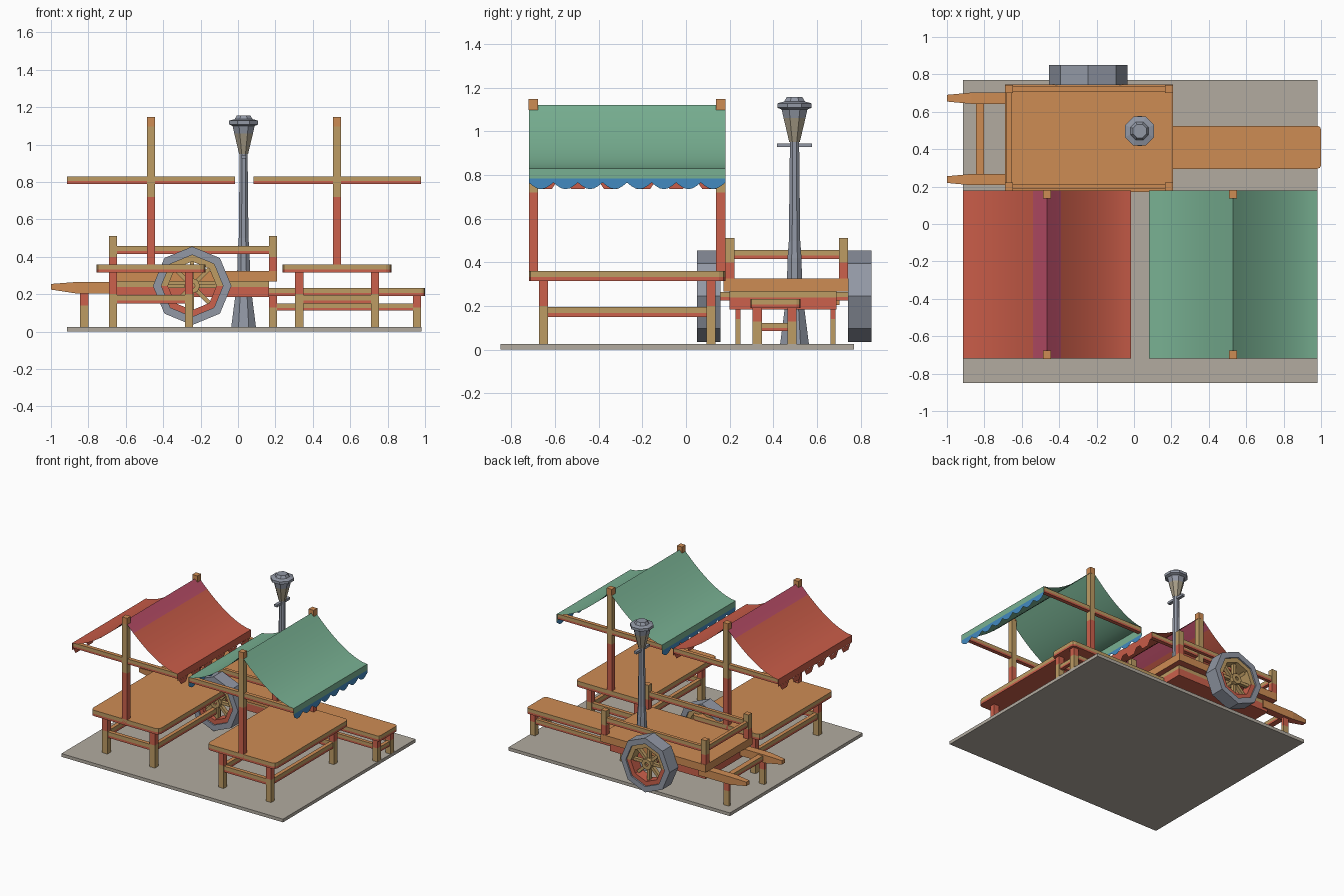
import bpy, bmesh, math
from mathutils import Matrix, Vector

if "Cube" in bpy.data.objects:
    bpy.data.objects.remove(bpy.data.objects["Cube"])

def mat(name, r, g, b):
    m = bpy.data.materials.new(name)
    lin = [((c / 255 + 0.055) / 1.055) ** 2.4 for c in (r, g, b)]
    m.diffuse_color = (*lin, 1)
    m.use_nodes = True
    m.node_tree.nodes["Principled BSDF"].inputs["Base Color"].default_value = m.diffuse_color
    return m

ORANGE = mat("orange wood", 206, 140, 84)
TAN = mat("tan wood", 190, 156, 100)
RED = mat("red wood", 204, 97, 76)
STONE = mat("stone", 178, 171, 160)
METAL = mat("grey metal", 146, 152, 165)
GLASS = mat("lamp glass", 166, 156, 134)
GREEN = mat("green cloth", 120, 176, 146)
CLOTH = mat("red cloth", 200, 92, 72)
PINK = mat("pink cloth", 186, 78, 104)
BLUE = mat("blue trim", 66, 138, 192)

def finish(name, bm, mats, rule=None):
    bm.normal_update()
    if rule:
        for f in bm.faces:
            f.material_index = rule(f.calc_center_median(), f.normal)
    me = bpy.data.meshes.new(name)
    bm.to_mesh(me)
    bm.free()
    for m in mats:
        me.materials.append(m)
    ob = bpy.data.objects.new(name, me)
    bpy.context.collection.objects.link(ob)
    return ob

def box(name, x, y, z, low=RED, high=TAN, split=None, bevel=0, under=None):
    """Wooden block: low / high side colours split at a height, orange top."""
    bm = bmesh.new()
    bmesh.ops.create_cube(bm, size=1)
    for v in bm.verts:
        v.co = Vector([(a + b) / 2 + (b - a) * c for (a, b), c in zip((x, y, z), v.co)])
    if bevel:
        es = [e for e in bm.edges if abs(e.verts[0].co.z - e.verts[1].co.z) > 1e-4]
        bmesh.ops.bevel(bm, geom=es, offset=bevel, segments=2, profile=0.5, affect='EDGES')
    s = z[0] + (z[1] - z[0]) * 0.38 if split is None else split
    if low != high:
        bmesh.ops.bisect_plane(bm, geom=bm.verts[:] + bm.edges[:] + bm.faces[:],
                               plane_co=(0, 0, s), plane_no=(0, 0, 1))
    return finish(name, bm, [low, high, ORANGE, under or low], lambda c, n:
                  2 if n.z > .5 else 3 if n.z < -.5 else int(c.z > s))

def lathe(name, cx, cy, prof, mats, rule=None):
    """Eight-sided column from (half width, z) pairs."""
    bm = bmesh.new()
    rings = []
    for h, z in prof:
        r = h / math.cos(math.pi / 8)
        rings.append([bm.verts.new((cx + r * math.cos((i + .5) * math.pi / 4),
                                    cy + r * math.sin((i + .5) * math.pi / 4), z)) for i in range(8)])
    for a, b in zip(rings, rings[1:]):
        for i in range(8):
            j = (i + 1) % 8
            bm.faces.new((a[i], a[j], b[j], b[i]))
    bm.faces.new(rings[0][::-1])
    bm.faces.new(rings[-1])
    return finish(name, bm, mats, rule)

def ring(name, cx, cz, y, ro, ri, mats, rule=None):
    """Eight-sided hoop around the y axis."""
    bm = bmesh.new()
    loops = []
    for r, yy in ((ro, y[0]), (ro, y[1]), (ri, y[1]), (ri, y[0])):
        loops.append([bm.verts.new((cx + r * math.cos(i * math.pi / 4), yy,
                                    cz + r * math.sin(i * math.pi / 4))) for i in range(8)])
    for k in range(4):
        a, b = loops[k], loops[(k + 1) % 4]
        for i in range(8):
            j = (i + 1) % 8
            bm.faces.new((a[i], b[i], b[j], a[j]))
    bmesh.ops.recalc_face_normals(bm, faces=bm.faces[:])
    return finish(name, bm, mats, rule)

Y0, Y1 = -.72, .18

def canopy(name, cx, main, ridge, trim, pointed):
    # sagging cloth sheet with a short vertical valance
    bm = bmesh.new()
    n = 12
    half = [(.45 * i / n, .83 + .29 * (1 - i / n) ** 1.65) for i in range(n + 1)] + [(.45, .775)]
    prof = [(-x, z) for x, z in half[:0:-1]] + half
    rows = [(bm.verts.new((cx + x, Y0, z)), bm.verts.new((cx + x, Y1, z))) for x, z in prof]
    for a, b in zip(rows, rows[1:]):
        bm.faces.new((a[0], b[0], b[1], a[1]))
    ob = finish(name, bm, [main, ridge], lambda c, nn: int(abs(c.x - cx) < .075))
    bpy.ops.object.select_all(action='DESELECT')
    ob.select_set(True)
    bpy.context.view_layer.objects.active = ob
    bpy.ops.object.shade_smooth_by_angle(angle=math.radians(30))
    # hanging scallops or tabs along both eaves
    bm = bmesh.new()
    count = 6 if pointed else 8
    w = (Y1 - Y0) / count
    for sx in (-.45, .45):
        for k in range(count):
            y = Y0 + k * w
            if pointed:
                pts = [(.12, .775), (.3, .735), (.7, .735), (.88, .775)]
            else:
                pts = [(0, .785)] + [(i / 6, .765 - .03 * math.sin(math.pi * i / 6)) for i in range(7)] + [(1, .785)]
            if sx < 0:
                pts = pts[::-1]
            off = math.copysign(.001, sx)
            bm.faces.new([bm.verts.new((cx + sx + off, y + t * w, z)) for t, z in pts])
    finish(name + "_fringe", bm, [trim])

def stall(tag, cx, main, ridge, trim, pointed):
    box(tag + "_table_top", (cx - .292, cx + .292), (Y0, Y1), (.315, .36), bevel=.03)
    for sx in (-.203, .203):
        for y in (-.652, .115):
            box(tag + "_table_leg", (cx + sx - .022, cx + sx + .022), (y - .021, y + .021),
                (.025, .315), TAN, RED, .2)
        box(tag + "_side_stretcher", (cx + sx - .015, cx + sx + .015), (-.632, .095), (.15, .195))
    for y in (-.652, .115):
        box(tag + "_end_stretcher", (cx - .182, cx + .182), (y - .015, y + .015), (.15, .195))
    for y in (Y0, Y1 - .042):
        box(tag + "_post", (cx - .021, cx + .021), (y, y + .042), (.33, 1.1), RED, TAN, .72)
        box(tag + "_post_cap", (cx - .0215, cx + .0215), (y - .001, y + .043), (1.098, 1.147), ORANGE, ORANGE)
        box(tag + "_arm", (cx - .448, cx + .448), (y + .006, y + .036), (.79, .83))
    canopy(tag + "_canopy", cx, main, ridge, trim, pointed)

# paving slab and stalls
box("paving", (-.915, .98), (-.85, .77), (0, .025), STONE, STONE).data.materials[2] = STONE
stall("red_stall", -.465, CLOTH, PINK, CLOTH, True)
stall("green_stall", .53, GREEN, GREEN, BLUE, False)

# cart body
box("cart_bed", (-.69, .208), (.172, .745), (.267, .325), ORANGE, ORANGE, under=RED)
box("cart_chassis", (-.65, .165), (.2, .69), (.185, .267), RED, TAN, .24)
for y in (.18, .7):
    for x in (-.69, .165):
        box("cart_stake", (x, x + .043), (y, y + .042), (.3, .512), RED, TAN, .4)
    box("cart_side_rail", (-.65, .17), (y + .008, y + .034), (.415, .457))
box("cart_end_rail", (-.682, -.656), (.21, .71), (.415, .457))

# cart shafts, tapered toward the tip
for y in (.2375, .6725):
    ob = box("cart_shaft", (-1, -.6), (y - .03, y + .03), (.205, .265), ORANGE, ORANGE, under=RED)
    bm = bmesh.new()
    bm.from_mesh(ob.data)
    bmesh.ops.bisect_plane(bm, geom=bm.verts[:] + bm.edges[:] + bm.faces[:],
                           plane_co=(-.87, 0, 0), plane_no=(1, 0, 0))
    for v in bm.verts:
        if v.co.x < -.99:
            v.co.y = y + (v.co.y - y) * .6
            v.co.z = .24 + (v.co.z - .235) * .5
    bm.to_mesh(ob.data)
    bm.free()
    box("shaft_prop", (-.845, -.8), (y - .011, y + .011), (.025, .21), TAN, RED, .14)
box("shaft_crossbar", (-.845, -.803), (.26, .65), (.215, .255))

# wheels
WX, WZ = -.245, .245
for y0 in (.05, .742):
    y1 = y0 + .108
    ym = (y0 + y1) / 2
    ring("wheel_tyre", WX, WZ, (y0, y1), .21, .165, [METAL])
    ring("wheel_rim", WX, WZ, (y0 + .012, y1 - .012), .166, .13, [RED, TAN],
         lambda c, n: int(c.z > WZ))
    ring("wheel_hub", WX, WZ, (y0 + .015, y1 - .015), .042, .015, [TAN])
    for k in range(4):
        ob = box("wheel_spokes", (-.135, .135), (-.014, .014), (-.011, .011), TAN, TAN)
        ob.data.materials[2] = TAN
        ob.matrix_world = Matrix.Translation((WX, ym, WZ)) @ Matrix.Rotation(k * math.pi / 4, 4, 'Y')
box("wheel_axle", (WX - .02, WX + .02), (.08, .82), (WZ - .02, WZ + .02))

# long bench
box("bench_seat", (.145, 1), (.295, .525), (.19, .232), bevel=.02)
for x in (.165, .936):
    for y in (.305, .465):
        box("bench_leg", (x, x + .043), (y, y + .042), (.025, .19), TAN, RED, .13)
    box("bench_end_stretcher", (x + .008, x + .035), (.345, .467), (.085, .122))
for y in (.313, .473):
    box("bench_side_stretcher", (.205, .94), (y, y + .026), (.112, .15))

# street lamp
LX, LY = .03, .497
lathe("lamp_pole", LX, LY, [(.066, .025), (.046, .18), (.034, .33), (.032, .42), (.026, .5), (.021, .96)], [METAL])
lathe("lamp_head", LX, LY, [(.024, .95), (.05, 1.06), (.06, 1.105)], [GLASS, METAL],
      lambda c, n: int(c.z > 1.06 or abs(n.z) > .9))
lathe("lamp_cap", LX, LY, [(.06, 1.1), (.078, 1.108), (.078, 1.128), (.048, 1.136), (.036, 1.156)], [METAL])
bar = box("lamp_crossbar", (LX - .012, LX + .012), (LY - .08, LY + .08), (.927, .945), METAL, METAL)
bar.data.materials[2] = METAL
